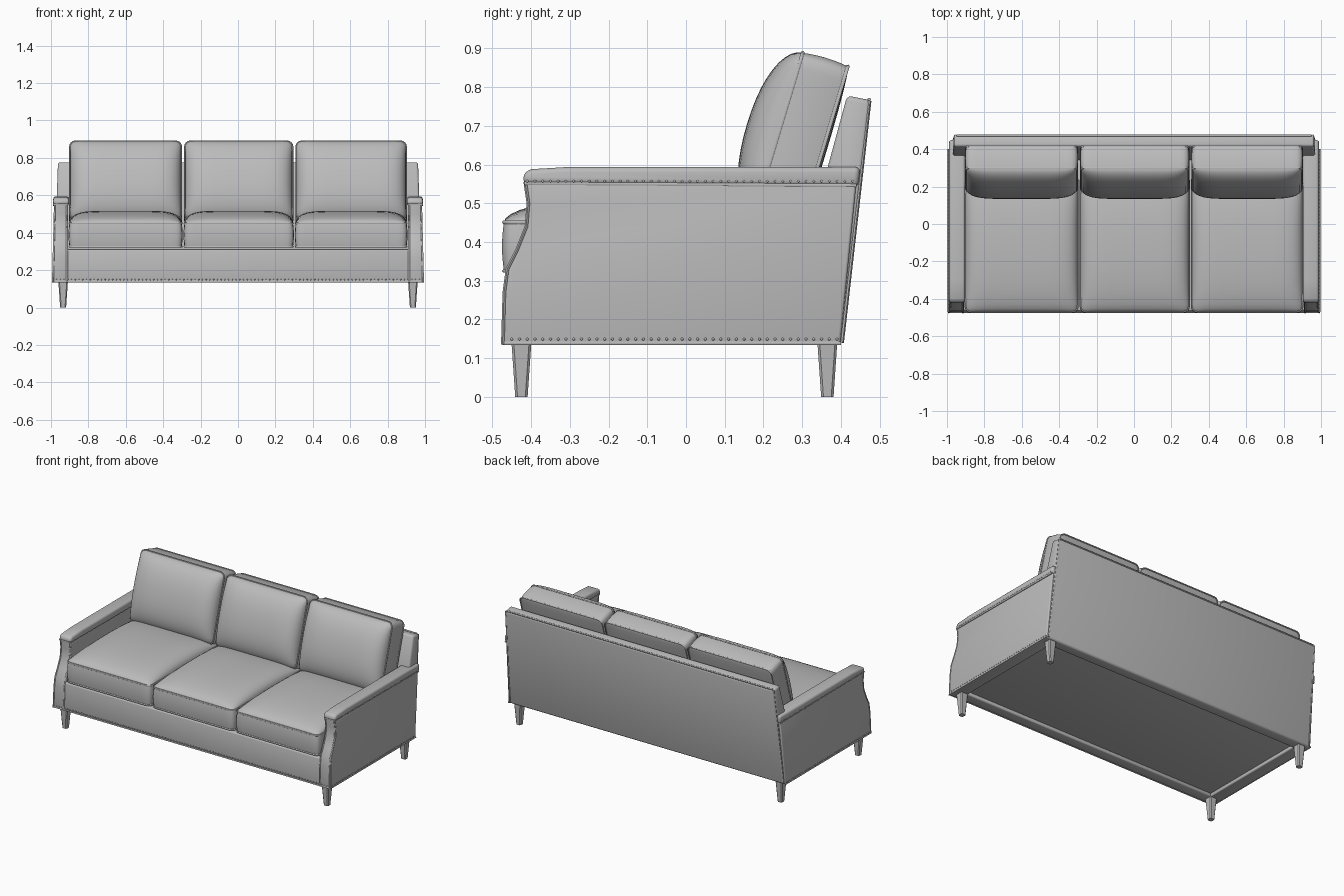
import bpy, bmesh, math

if "Cube" in bpy.data.objects:
    bpy.data.objects.remove(bpy.data.objects["Cube"])

fabric = bpy.data.materials.new("grey upholstery")
fabric.diffuse_color = (0.5, 0.5, 0.5, 1)
fabric.use_nodes = True
fabric.node_tree.nodes["Principled BSDF"].inputs["Base Color"].default_value = fabric.diffuse_color


def finish(bm, name, angle=40, mirror=''):
    bmesh.ops.recalc_face_normals(bm, faces=bm.faces)
    me = bpy.data.meshes.new(name)
    bm.to_mesh(me)
    bm.free()
    me.materials.append(fabric)
    ob = bpy.data.objects.new(name, me)
    bpy.context.collection.objects.link(ob)
    smooth(ob, angle)
    if mirror:
        m = ob.modifiers.new("mirror", 'MIRROR')
        m.use_axis = ('X' in mirror, 'Y' in mirror, False)
    return ob


def smooth(ob, angle):
    bpy.ops.object.select_all(action='DESELECT')
    ob.select_set(True)
    bpy.context.view_layer.objects.active = ob
    bpy.ops.object.shade_smooth_by_angle(angle=math.radians(angle))


def prism(name, profile, x0, x1, bevel, warp=None, mirror=''):
    """Side profile (y, z) extruded from x0 to x1 with rounded edges."""
    bm = bmesh.new()
    face = bm.faces.new([bm.verts.new((x0, y, z)) for y, z in profile])
    ext = bmesh.ops.extrude_face_region(bm, geom=[face])
    for v in ext['geom']:
        if isinstance(v, bmesh.types.BMVert):
            v.co.x = x1
    if warp:
        for v in bm.verts:
            v.co.x = warp(v.co)
    bmesh.ops.recalc_face_normals(bm, faces=bm.faces)
    edges = [e for e in bm.edges if e.calc_face_angle(0) > 0.6]
    bmesh.ops.bevel(bm, geom=edges, offset=bevel, segments=3, profile=0.5,
                    affect='EDGES', clamp_overlap=True)
    return finish(bm, name, 35, mirror)


def piping(name, points, radius=0.005, cyclic=False, mirror=''):
    cu = bpy.data.curves.new(name, 'CURVE')
    cu.dimensions = '3D'
    cu.bevel_depth = radius
    cu.bevel_resolution = 1
    cu.use_fill_caps = True
    sp = cu.splines.new('POLY')
    sp.points.add(len(points) - 1)
    for p, co in zip(sp.points, points):
        p.co = (*co, 1)
    sp.use_cyclic_u = cyclic
    ob = bpy.data.objects.new(name, cu)
    bpy.context.collection.objects.link(ob)
    bpy.ops.object.select_all(action='DESELECT')
    ob.select_set(True)
    bpy.context.view_layer.objects.active = ob
    bpy.ops.object.convert(target='MESH')
    ob = bpy.context.view_layer.objects.active
    ob.data.materials.clear()
    ob.data.materials.append(fabric)
    smooth(ob, 60)
    if mirror:
        ob.modifiers.new("mirror", 'MIRROR')
    return ob


def cushion(name, loc, half, crown, power, under, tilt=0, r=0.03):
    """Box cushion: rounded outline, domed face, piped seams."""
    a, b, c = half
    bm = bmesh.new()
    bmesh.ops.create_cube(bm, size=2)
    bmesh.ops.subdivide_edges(bm, edges=bm.edges[:], cuts=19, use_grid_fill=True)
    for vert in bm.verts:
        u, v, w = (math.sin(t * math.pi / 2) for t in vert.co)
        dome = math.sqrt(max(0, 1 - u ** 6) * max(0, 1 - abs(v) ** power))
        puff = 0.005 * (1 - w * w)
        x, y = u * (a + puff), v * (b + puff)
        ix = max(-a + r, min(a - r, x))
        iy = max(-b + r, min(b - r, y))
        dx, dy = x - ix, y - iy
        if dx and dy:
            k = max(abs(dx), abs(dy)) / math.hypot(dx, dy)
            x, y = ix + dx * k, iy + dy * k
        z = w * c
        if w > 0:
            z += crown * dome * w
        else:
            z += under * dome * w
        vert.co = (x, y, z)
    parts = [finish(bm, name)]
    for side, s in (("upper", c), ("lower", -c)):
        ring = []
        for i, (sx, sy) in enumerate(((1, 1), (-1, 1), (-1, -1), (1, -1))):
            for k in range(5):
                t = math.radians(90 * i + 22.5 * k)
                ring.append((sx * (a - r) + r * math.cos(t), sy * (b - r) + r * math.sin(t), s))
        parts.append(piping(name + "_" + side + "_piping", ring, cyclic=True))
    for p in parts:
        p.location = loc
        p.rotation_euler.x = math.radians(tilt)


# Seat and back cushions
for label, cx, a in (("left", -0.601, 0.300), ("middle", 0.004, 0.290), ("right", 0.605, 0.296)):
    cushion(label + "_seat_cushion", (cx, -0.105, 0.388), (a, 0.365, 0.063), 0.066, 2.2, 0.0)
    cushion(label + "_back_cushion", (cx, 0.297, 0.662), (a - 0.003, 0.218, 0.061),
            0.085, 2.2, 0.01, tilt=73.3)

# Base: front rail and deck (recessed underneath)
prism("front_rail", [(-0.47, 0.135), (-0.40, 0.135), (-0.40, 0.31), (-0.465, 0.312)],
      -0.92, 0.92, 0.008)
prism("seat_deck", [(-0.42, 0.155), (0.37, 0.155), (0.37, 0.31), (-0.42, 0.31)], -0.93, 0.93, 0.002)

# Leaning back frame, narrower towards the top
prism("back_frame", [(0.33, 0.135), (0.402, 0.135), (0.478, 0.766), (0.416, 0.778), (0.365, 0.59)],
      -1, 1, 0.012, warp=lambda p: p.x * (0.985 - 0.035 * (p.z - 0.135)))
piping("back_top_piping", [(-0.95, 0.473, 0.768), (0.95, 0.473, 0.768)], 0.005)
piping("back_side_piping", [(0.978, 0.403, 0.14), (0.957, 0.474, 0.765)], 0.005, mirror='X')

# Arms with scooped fronts
front = [(-0.416, 0.555), (-0.408, 0.50), (-0.413, 0.44), (-0.437, 0.38),
         (-0.462, 0.33), (-0.470, 0.27), (-0.474, 0.135)]
flare = lambda p: p.x + (0.555 - p.z) * 0.025 * (p.x > 0.95)
prism("arm", front + [(0.398, 0.135), (0.44, 0.555)], 0.912, 0.982, 0.007, warp=flare, mirror='X')
prism("arm_cap", [(-0.42, 0.548), (0.445, 0.542), (0.450, 0.594), (-0.30, 0.594),
                  (-0.40, 0.588), (-0.42, 0.578)], 0.903, 0.988, 0.014, mirror='X')
for label, x, k in (("inner", 0.915, 0), ("outer", 0.979, 0.025)):
    piping("arm_front_" + label + "_piping",
           [(x + (0.555 - z) * k, y + 0.001, z) for y, z in front], 0.005, mirror='X')
piping("arm_cap_piping", [(0.984, 0.44, 0.546), (0.984, -0.415, 0.552),
                          (0.908, -0.415, 0.552)], 0.005, mirror='X')

# Bottom trim band
piping("front_bottom_trim", [(-0.985, -0.472, 0.139), (0.985, -0.472, 0.139)], 0.005)
piping("side_bottom_trim", [(0.991, -0.47, 0.139), (0.991, 0.40, 0.139)], 0.005, mirror='X')

# Upholstery nail heads
bm = bmesh.new()
spots = [(-0.97 + 0.02 * i, -0.472, 0.149) for i in range(98)]
for i in range(43):
    y = -0.45 + 0.02 * i
    for s in (-1, 1):
        spots.append((s * 0.992, y, 0.149))
        spots.append((s * 0.986, y + 0.04, 0.557))
for p in spots:
    ret = bmesh.ops.create_icosphere(bm, subdivisions=1, radius=0.004)
    bmesh.ops.translate(bm, verts=ret['verts'], vec=p)
finish(bm, "nail_heads", 60)

# Tapered legs
for label, y in (("front", -0.425), ("rear", 0.365)):
    bm = bmesh.new()
    bmesh.ops.create_cube(bm, size=2)
    for v in bm.verts:
        top = v.co.z > 0
        h = 0.027 if top else 0.016
        v.co = (0.935 + v.co.x * h, y + v.co.y * h, 0.16 if top else 0)
    edges = [e for e in bm.edges if abs(e.verts[0].co.z - e.verts[1].co.z) > 0.1]
    bmesh.ops.bevel(bm, geom=edges, offset=0.006, segments=1, affect='EDGES')
    finish(bm, label + "_leg", 30, 'X')
